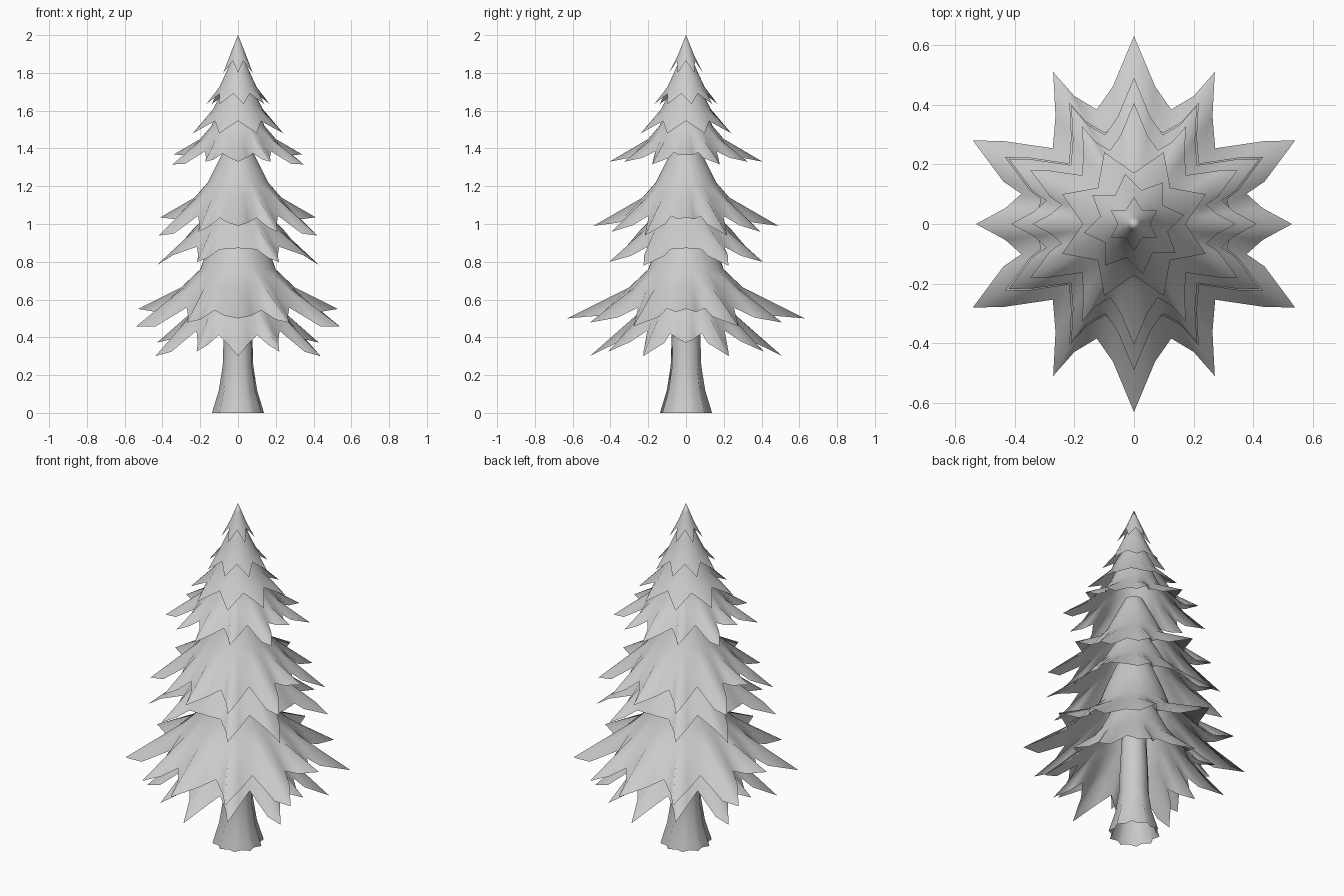
import bpy, bmesh, math

if "Cube" in bpy.data.objects:
    bpy.data.objects.remove(bpy.data.objects["Cube"])

# One quadrant of the spiky hem: (angle in degrees, fraction of full reach)
HEM = [(0, .84), (7, .69), (15, .62), (18, .73), (27.4, .965), (32.5, .82),
       (43, .59), (54, .71), (62, .915), (65, .75), (72, .64), (81.3, .74), (90, 1)]
# Same hem without the four spikes on the axes
HEM_DIAGONAL = [(a, .66 if a < 16 or a > 71 else f * 1.03) for a, f in HEM]


def mirror_quadrant(quad):
    """Mirror a quadrant outline around all four quadrants."""
    half = quad + [(180 - a, f) for a, f in reversed(quad[:-1])]
    return half + [(360 - a, f) for a, f in reversed(half[1:-1])]


def star(count, notch, turn):
    """Simple star hem for the small upper tiers."""
    step = 180 / count
    return [(turn + i * step, notch if i % 2 else 1) for i in range(count * 2)]


def loft(name, rings, closed_tip=None):
    """Join equal-length rings of points into a smooth shaded sheet."""
    bm = bmesh.new()
    rows = [[bm.verts.new(p) for p in ring] for ring in rings]
    n = len(rows[0])
    for a, b in zip(rows, rows[1:]):
        for i in range(n):
            j = (i + 1) % n
            bm.faces.new((a[i], b[i], b[j], a[j]))
    if closed_tip:
        tip = bm.verts.new(closed_tip)
        for i in range(n):
            bm.faces.new((tip, rows[0][i], rows[0][(i + 1) % n]))
    mesh = bpy.data.meshes.new(name)
    bm.to_mesh(mesh)
    bm.free()
    for p in mesh.polygons:
        p.use_smooth = True
    obj = bpy.data.objects.new(name, mesh)
    bpy.context.collection.objects.link(obj)
    return obj


def tier(name, hem, profile, reach, tip_z, dip=0.0, tip=None):
    """Branch skirt: round rings, then a spiky hem whose spikes fold downward at the sides."""
    dirs = [(math.cos(math.radians(a)), math.sin(math.radians(a)), f) for a, f in hem]
    rings = [[(c * r, s * r, z) for c, s, f in dirs] for r, z in profile]
    rb, zb = profile[-1]
    last = []
    for c, s, f in dirs:
        r = reach * f
        t = (r - rb) / (reach - rb)
        fold = .09 * reach if f < .83 else 0
        last.append((c * r, s * r, zb + (tip_z - zb) * t - dip * abs(2 * s * c) * t - fold))
    rings.append(last)
    loft(name, rings, tip)


full = mirror_quadrant(HEM)
diagonal = mirror_quadrant(HEM_DIAGONAL)

# Large lower tiers
tier("tier_1", full, [(.08, .85), (.14, .71), (.19, .61), (.26, .52)], .51, .30, .02)
tier("tier_2", full, [(.10, 1.02), (.15, .90), (.20, .76), (.30, .665)], .63, .50, .07)
tier("tier_3", diagonal, [(.07, 1.22), (.13, 1.12), (.18, 1.03), (.24, .97)], .49, .81, .04)
tier("tier_4", full, [(.05, 1.44), (.10, 1.34), (.16, 1.22), (.23, 1.14)], .49, .99, .08)
tier("tier_5", full, [(.05, 1.72), (.10, 1.61), (.14, 1.52), (.20, 1.45)], .405, 1.33, .03)

# Small upper tiers
tier("tier_6", star(8, .66, 22.5), [(.04, 1.78), (.09, 1.69), (.13, 1.61)], .26, 1.48)
tier("tier_7", star(8, .68, 10), [(.025, 1.89), (.065, 1.80), (.10, 1.725)], .17, 1.635, 0, (0, 0, 1.92))
tier("top_tier", star(6, .6, 30), [(.02, 1.95), (.04, 1.90)], .09, 1.80, 0, (0, 0, 2.0))

# Trunk with flared, fluted foot
trunk = []
for r, z, flute in [(.04, 1.0, 0), (.065, .6, 0), (.075, .4, .03), (.078, .25, .05),
                    (.095, .12, .08), (.128, 0, .09)]:
    trunk.append([(r * (1 + flute * math.cos(math.pi * i)) * math.cos(math.tau * (i + .5) / 20),
                   r * (1 + flute * math.cos(math.pi * i)) * math.sin(math.tau * (i + .5) / 20), z)
                  for i in range(20)])
loft("trunk", trunk)
